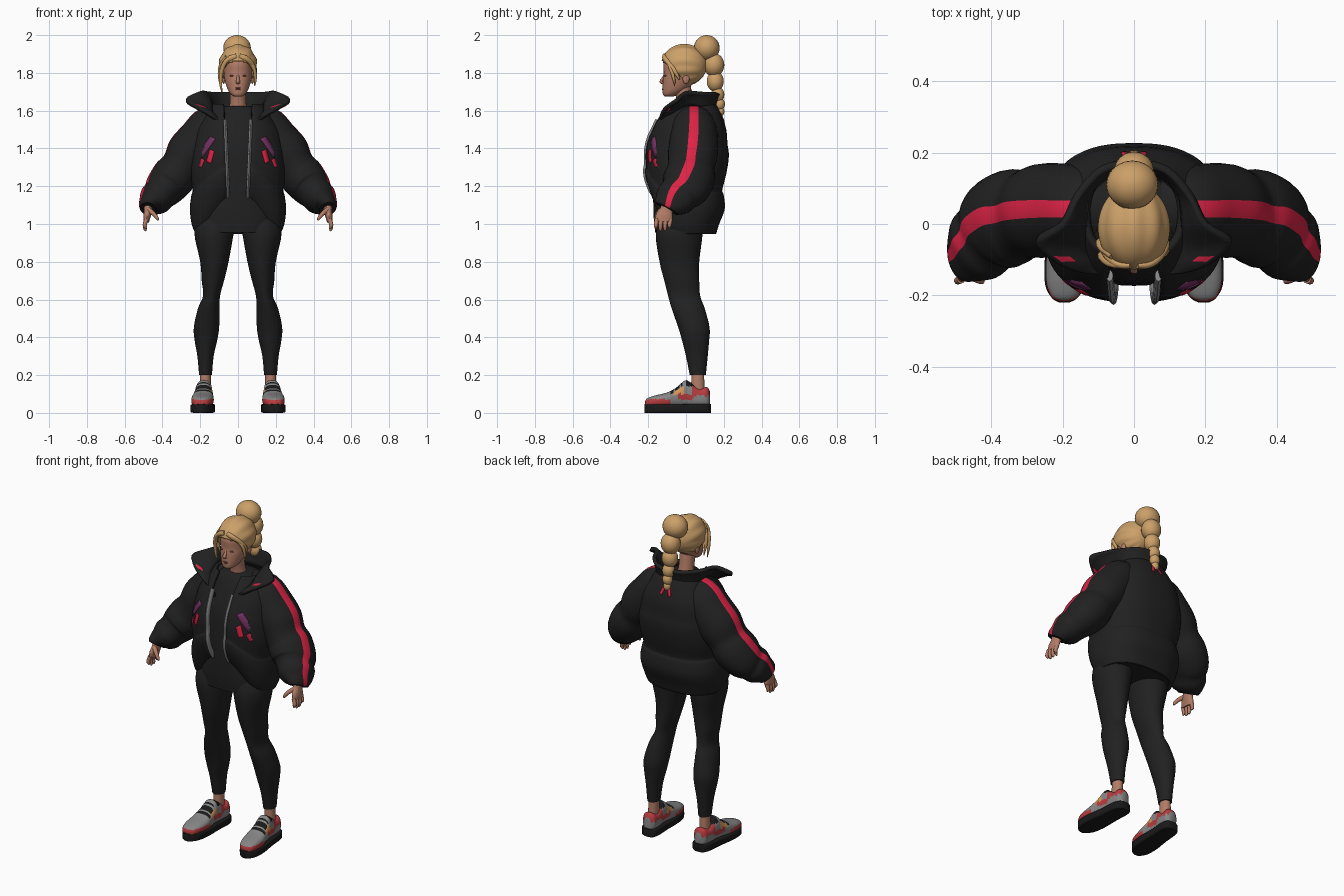
import bpy, bmesh, math
from mathutils import Vector
from mathutils.bvhtree import BVHTree

if "Cube" in bpy.data.objects:
    bpy.data.objects.remove(bpy.data.objects["Cube"])


def material(name, r, g, b):
    m = bpy.data.materials.new(name)
    m.diffuse_color = (r, g, b, 1)
    m.use_nodes = True
    m.node_tree.nodes["Principled BSDF"].inputs["Base Color"].default_value = m.diffuse_color
    return m


BLACK = material("charcoal_cloth", .015, .015, .015)
SOLE = material("sole_black", .010, .010, .010)
RED = material("stripe_red", .72, .017, .06)
HAIR = material("blond_hair", .60, .35, .14)
SKIN = material("skin", .45, .205, .135)
BROWN = material("lip_brown", .22, .08, .06)
GREY = material("light_grey", .24, .24, .24)
CORAL = material("shoe_red", .47, .045, .05)
ORANGE = material("shoe_orange", .66, .31, .10)
PURPLE = material("patch_purple", .17, .03, .12)


def finish(name, bm, mats, mirror=False, solid=0):
    bmesh.ops.recalc_face_normals(bm, faces=bm.faces)
    me = bpy.data.meshes.new(name)
    bm.to_mesh(me)
    bm.free()
    for m in mats:
        me.materials.append(m)
    for p in me.polygons:
        p.use_smooth = True
    me.set_sharp_from_angle(angle=math.radians(50))
    ob = bpy.data.objects.new(name, me)
    bpy.context.collection.objects.link(ob)
    if mirror:
        ob.modifiers.new("mirror", 'MIRROR')
    if solid:
        s = ob.modifiers.new("thickness", 'SOLIDIFY')
        s.thickness, s.offset = solid, 0
    return ob


def smooth(rows, k=4):
    """Curve through the rows, k steps per span."""
    out, last = [], len(rows) - 1
    for i in range(last):
        quad = [rows[max(i - 1, 0)], rows[i], rows[i + 1], rows[min(i + 2, last)]]
        for s in range(k):
            t = s / k
            out.append([.5 * (2 * b + (c - a) * t + (2 * a - 5 * b + 4 * c - d) * t * t
                              + (3 * b - a - 3 * c + d) * t ** 3) for a, b, c, d in zip(*quad)])
    return out + [list(rows[-1])]


def spow(v, e):
    return math.copysign(abs(v) ** (2 / e), v)


def skin(name, rings, *mats, closed=True, mirror=False, solid=0):
    bm = bmesh.new()
    vs = [[bm.verts.new(p) for p in r] for r in rings]
    n = len(rings[0])
    for a, b in zip(vs, vs[1:]):
        for j in range(n if closed else n - 1):
            k = (j + 1) % n
            bm.faces.new((a[j], a[k], b[k], b[j]))
    if closed:
        bm.faces.new(vs[0])
        bm.faces.new(vs[-1])
    return finish(name, bm, mats, mirror, solid)


def stack(name, rows, mat, e=2, n=32, mirror=False):
    """Level rings: z, centre x, half width, front y, back y."""
    rings = []
    for z, cx, rx, yf, yb in smooth(rows):
        angs = [2 * math.pi * j / n for j in range(n)]
        rings.append([(cx + rx * spow(math.cos(a), e),
                       (yf + yb) / 2 + (yb - yf) / 2 * spow(math.sin(a), e), z) for a in angs])
    return skin(name, rings, mat, mirror=mirror)


def tube(name, rows, *mats, n=10, k=4, mirror=False):
    """Rings across a path: x, y, z, radius in y, radius outward."""
    pts, rings = smooth(rows, k), []
    for i, p in enumerate(pts):
        t = (Vector(pts[min(i + 1, len(pts) - 1)][:3]) - Vector(pts[max(i - 1, 0)][:3])).normalized()
        y = Vector((0, 1, 0)) if abs(t.y) < .9 else Vector((0, 0, 1))
        u = (y - t * t.dot(y)).normalized()
        v = t.cross(u)
        rings.append([Vector(p[:3]) + u * p[3] * math.cos(2 * math.pi * j / n)
                      + v * p[4] * math.sin(2 * math.pi * j / n) for j in range(n)])
    return skin(name, rings, *mats, mirror=mirror)


def blobs(name, items, mat, mirror=False):
    """Ellipsoids: centre and three radii."""
    bm = bmesh.new()
    for x, y, z, a, b, c in items:
        for v in bmesh.ops.create_uvsphere(bm, u_segments=24, v_segments=14, radius=1)['verts']:
            v.co = Vector((x + v.co.x * a, y + v.co.y * b, z + v.co.z * c))
    return finish(name, bm, [mat], mirror)


# Legs, ankles and shirt
stack("leggings", [(1.06, .11, .105, -.13, .09), (.95, .127, .104, -.16, .088), (.8, .125, .075, -.14, .07),
                   (.7, .133, .059, -.115, .07), (.62, .14, .045, -.095, .075), (.55, .155, .058, -.075, .10),
                   (.45, .167, .067, -.04, .125), (.38, .17, .059, -.02, .122), (.3, .172, .043, 0, .115),
                   (.2, .172, .034, .02, .105)], BLACK, mirror=True)
stack("ankle", [(.22, .172, .028, .03, .095), (.09, .174, .03, .025, .1)], SKIN, n=20, mirror=True)
stack("shirt", [(.955, 0, .222, -.163, .145), (1.05, 0, .215, -.172, .15), (1.2, 0, .17, -.172, .14),
                (1.4, 0, .17, -.158, .14), (1.52, 0, .14, -.12, .13), (1.59, 0, .13, -.09, .13),
                (1.625, 0, .07, -.065, .08)], BLACK, n=40, e=2.3)

# Puffer jacket body: open shell with a curved front hem
zip_edge, rings = [], []
for z, rx, yf, yb in smooth([(.95, .215, -.155, .15), (1.0, .235, -.18, .165), (1.08, .245, -.203, .195),
                             (1.15, .237, -.21, .19), (1.18, .230, -.205, .182), (1.27, .245, -.207, .204),
                             (1.36, .242, -.197, .217), (1.42, .234, -.18, .21), (1.5, .215, -.155, .203),
                             (1.57, .17, -.125, .18), (1.63, .13, -.09, .15)]):
    gap = math.asin((.055 + .02 * (z - .95) / .7) ** 1.25 / rx ** 1.25)
    ring = []
    for j in range(57):
        th = gap + (2 * math.pi - 2 * gap) * j / 56
        hem = .95 + .2 * max(0, math.cos(th)) ** 3
        ring.append((rx * spow(math.sin(th), 2.5),
                     (yf + yb) / 2 - (yb - yf) / 2 * spow(math.cos(th), 2.5),
                     hem + (z - .95) * (1.63 - hem) / .68))
    rings.append(ring)
    zip_edge.append((ring[0][0] - .003, ring[0][1] - .002, ring[0][2], .018, .010))
jacket = skin("jacket_body", rings, BLACK, closed=False, solid=.02)
tube("zipper", zip_edge[1:-5:4], GREY, n=8, mirror=True)

# Collar flaring out into two wings, with a small red spot near each tip
base = [(0, .145, 1.60), (.08, .13, 1.605), (.13, .08, 1.62), (.14, 0, 1.63),
        (.135, -.07, 1.59), (.10, -.11, 1.55), (.07, -.13, 1.49)]
rim = [(0, .175, 1.69), (.09, .155, 1.695), (.16, .08, 1.695), (.205, 0, 1.695),
       (.275, -.05, 1.655), (.2, -.115, 1.605), (.09, -.14, 1.54)]
columns = []
for c in smooth([(*a, *b) for a, b in zip(base, rim)]):
    a, b = Vector(c[:3]), Vector(c[3:])
    columns.append([a.lerp(b, t / 6) + Vector((0, 0, .012 * math.sin(math.pi * t / 6))) for t in range(7)])
for p in columns[0]:
    p.x = 0
collar = skin("collar", columns, BLACK, RED, closed=False, mirror=True, solid=.02)
for p in collar.data.polygons:
    p.material_index = int(p.index // 6 == 18 and p.index % 6 in (3, 4))

# Quilted sleeves with the stripe on the outer two columns of faces
sleeve = tube("sleeve", [(.07, .042, 1.505, .11, .115), (.14, .042, 1.495, .122, .13), (.2, .042, 1.445, .128, .12),
                         (.255, .037, 1.375, .132, .125), (.3, .027, 1.305, .124, .108), (.34, .02, 1.25, .134, .117),
                         (.385, -.005, 1.195, .132, .108), (.412, -.035, 1.16, .112, .092),
                         (.44, -.062, 1.13, .108, .088), (.468, -.088, 1.1, .085, .06),
                         (.475, -.10, 1.08, .07, .045)], BLACK, RED, n=32, mirror=True)
for p in sleeve.data.polygons:
    p.material_index = int(p.index % 32 in (7, 8) and p.center.x > .145)

# Painted marks laid on the jacket
tree = BVHTree.FromPolygons([v.co for v in jacket.data.vertices],
                            [p.vertices[:] for p in jacket.data.polygons])


def mark(name, x0, z0, x1, z1, w, mat, side=-1):
    rows = []
    for i in range(9):
        t, row = i / 8, []
        for s in (-1, 0, 1):
            x, z = x0 + (x1 - x0) * t + s * w, z0 + (z1 - z0) * t + s * w * .5
            hit = tree.ray_cast(Vector((x, side, z)), Vector((0, -side, 0)))[0]
            row.append((x, (hit.y if hit else side * .15) + side * .012, z))
        rows.append(row)
    skin(name, rows, mat, closed=False, mirror=True, solid=.004)


mark("chest_mark_upper", .132, 1.458, .205, 1.355, .014, PURPLE)
mark("chest_mark_inner", .137, 1.39, .155, 1.325, .012, RED)
mark("chest_mark_outer", .188, 1.345, .205, 1.305, .012, RED)
mark("back_mark", .016, 1.585, .03, 1.545, .007, RED, 1)

# Hands
tube("palm", [(.474, -.10, 1.10, .03, .024), (.476, -.105, 1.07, .036, .022), (.482, -.115, 1.04, .046, .019),
              (.486, -.118, 1.012, .044, .015)], SKIN, n=16, mirror=True)
for i, tip in enumerate((.975, .962, .963, .978)):
    y = -.155 + .024 * i
    tube("finger_%d" % (i + 1), [(.485, y, 1.025, .012, .012), (.494, y - .004, .995, .011, .011),
                                 (.491, y - .004, tip + .01, .009, .009), (.489, y - .004, tip, .004, .004)],
         SKIN, mirror=True)
tube("thumb", [(.474, -.13, 1.075, .014, .014), (.448, -.15, 1.055, .012, .012), (.428, -.16, 1.03, .009, .009),
               (.424, -.161, 1.018, .004, .004)], SKIN, mirror=True)


# Shoes
def shoe_part(name, rows, z0, e, *mats):
    rings = []
    for y, w, top in smooth(rows, 6):
        cx, h, n = .183 - .07 * (y + .04), (top - z0) / 2, 36
        angs = [2 * math.pi * j / n for j in range(n)]
        rings.append([(cx + w * spow(math.cos(a), e), y, z0 + h + h * spow(math.sin(a), e)) for a in angs])
    return skin(name, rings, *mats, mirror=True)


shoe_part("sole", [(-.22, .015, .046), (-.207, .036, .047), (-.17, .057, .047), (-.1, .063, .046), (0, .056, .046),
                   (.08, .054, .048), (.12, .043, .048), (.132, .022, .048)], 0, 7, SOLE)
upper = shoe_part("shoe_upper", [(-.217, .015, .062), (-.204, .038, .078), (-.165, .054, .092), (-.1, .059, .108),
                                 (-.05, .051, .135), (-.005, .045, .172), (.025, .044, .16), (.07, .044, .13),
                                 (.11, .04, .137), (.126, .022, .115)], .03, 2.6, GREY, CORAL, ORANGE, SOLE)
for p in upper.data.polygons:
    c, up = p.center, p.normal.z
    if up > .55 and -.095 < c.y < -.02 and int((c.y + .2) / .009) % 3 or c.y > .0 and c.z > .14 and up > .3:
        p.material_index = 3
    elif up > .55 and c.y < 0:
        p.material_index = 0
    elif c.z < .073 and c.y < -.08 or c.y > .03 and c.z > .09 or -.045 < c.y < .04 and .07 < c.z < .1:
        p.material_index = 1
    elif -.065 < c.y < -.01 and .095 <= c.z < .135:
        p.material_index = 2

# Head and face
tube("neck", [(0, .005, 1.58, .048, .05), (0, -.005, 1.65, .043, .043), (0, -.02, 1.73, .045, .045)], SKIN, n=20)
stack("head", [(1.674, 0, .018, -.112, -.07), (1.686, 0, .038, -.122, -.04), (1.715, 0, .056, -.124, .01),
               (1.76, 0, .070, -.122, .05), (1.80, 0, .075, -.118, .075), (1.85, 0, .075, -.119, .085),
               (1.89, 0, .066, -.098, .08), (1.93, 0, .035, -.06, .05)], SKIN, e=2.1)
tube("nose", [(0, -.113, 1.79, .005, .006), (0, -.122, 1.772, .007, .008), (0, -.132, 1.753, .008, .011),
              (0, -.119, 1.744, .005, .009)], SKIN)
blobs("ear", [(.076, .0, 1.77, .009, .018, .028)], SKIN, True)
blobs("eye", [(.033, -.109, 1.785, .012, .007, .005)], BROWN, True)
blobs("lips", [(0, -.12, 1.719, .017, .007, .004), (0, -.12, 1.712, .014, .007, .004)], BROWN)

# Hair cap with combed waves, trimmed along the hairline
bm = bmesh.new()
bmesh.ops.create_uvsphere(bm, u_segments=96, v_segments=48, radius=1)
for v in bm.verts:
    wave = 1 + .025 * math.cos(12 * math.atan2(v.co.x, v.co.z + .3)) * max(0, 1 - v.co.y ** 2)
    v.co = Vector((v.co.x * .097 * wave, -.01 + v.co.y * .117, 1.842 + v.co.z * .105 * wave))
cut = [f for f in bm.faces if f.calc_center_median().z
       < 1.735 + .125 * min(1, max(0, (.02 - f.calc_center_median().y) / .1))
       - .3 * max(0, abs(f.calc_center_median().x) - .03)]
bmesh.ops.delete(bm, geom=cut, context='FACES')
finish("hair_cap", bm, [HAIR], solid=.008)

# Parted fringe, loose strands, bun and braid
tube("fringe", [(.008, -.116, 1.89, .009, .014), (.04, -.113, 1.877, .012, .016), (.07, -.09, 1.85, .013, .015),
                (.088, -.06, 1.81, .012, .012), (.09, -.035, 1.765, .004, .004)], HAIR, mirror=True)
tube("left_strand", [(-.03, -.118, 1.885, .008, .008), (-.065, -.11, 1.86, .012, .012),
                     (-.087, -.095, 1.81, .012, .012), (-.092, -.085, 1.75, .009, .009),
                     (-.084, -.085, 1.69, .002, .002)], HAIR)
tube("side_strand", [(-.06, -.09, 1.885, .01, .01), (-.09, -.065, 1.84, .012, .012),
                     (-.097, -.05, 1.78, .01, .01), (-.09, -.045, 1.72, .002, .002)], HAIR)
tube("right_strand", [(.06, -.1, 1.865, .008, .008), (.086, -.08, 1.82, .01, .01),
                      (.092, -.065, 1.77, .008, .008), (.088, -.06, 1.73, .002, .002)], HAIR)
blobs("bun", [(-.005, .11, 1.932, .073, .068, .068), (-.003, .06, 1.90, .05, .05, .04)], HAIR)
blobs("braid", [(0, .148, 1.842, .056, .055, .062), (0, .155, 1.755, .046, .045, .054),
                (0, .168, 1.685, .036, .035, .042), (0, .178, 1.635, .029, .028, .034),
                (0, .182, 1.595, .022, .021, .027)], HAIR)
